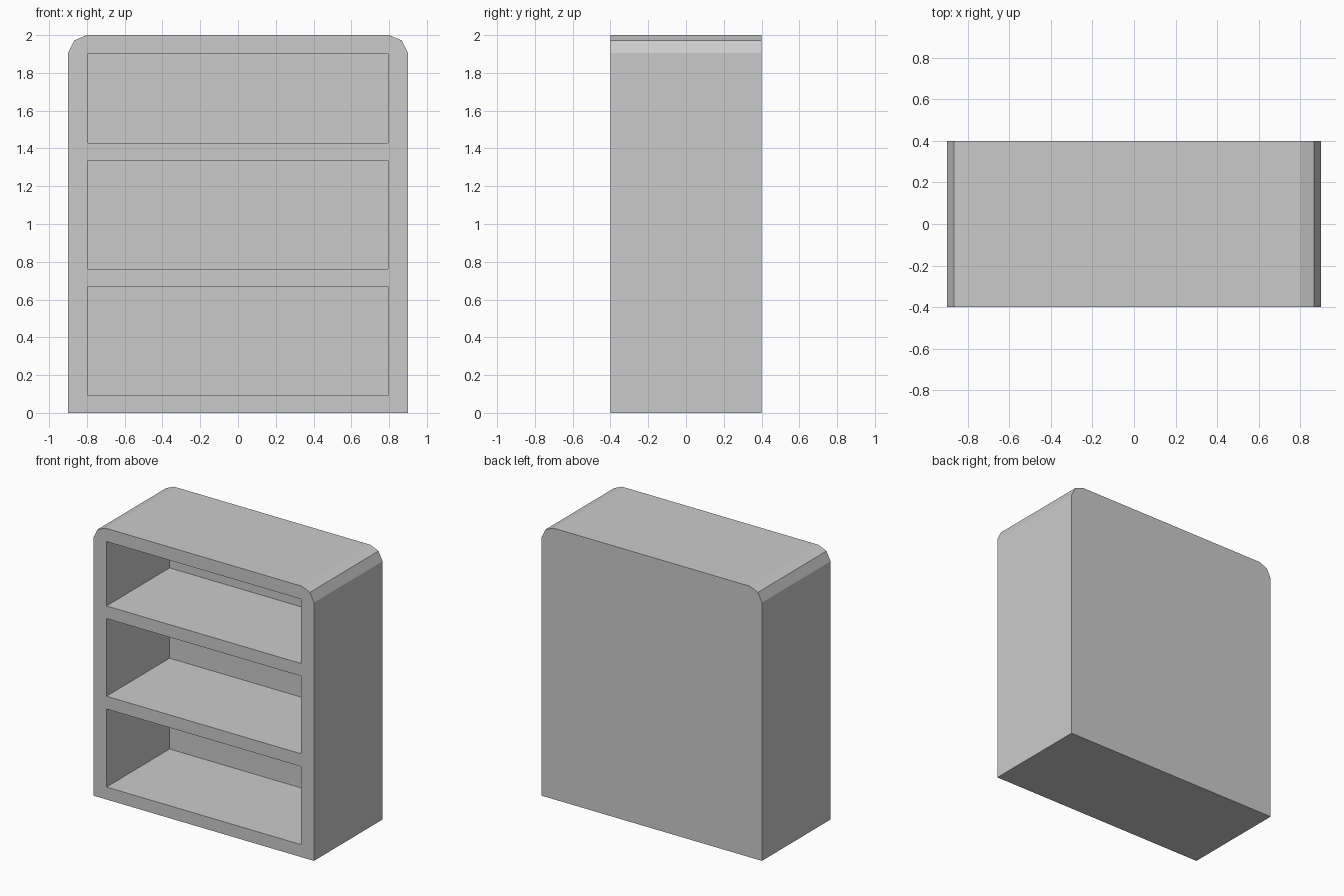
import bpy
import bmesh

if "Cube" in bpy.data.objects:
    bpy.data.objects.remove(bpy.data.objects["Cube"], do_unlink=True)

WIDTH, DEPTH, HEIGHT = 1.8, 0.8, 2.0
BACK = 0.065          # thickness of the back panel
OPENING_HALF = 0.793  # half width of each compartment

grey = bpy.data.materials.new("plain grey")
grey.use_nodes = True
colour = (0.6, 0.6, 0.6, 1)
grey.diffuse_color = colour
grey.node_tree.nodes["Principled BSDF"].inputs["Base Color"].default_value = colour


def extrude_profile(name, half, y0, y1):
    """Mirror a right-hand (x, z) outline across x = 0 and extrude it along y."""
    outline = half + [(-x, z) for x, z in reversed(half)]
    bm = bmesh.new()
    face = bm.faces.new([bm.verts.new((x, y0, z)) for x, z in outline])
    new = bmesh.ops.extrude_face_region(bm, geom=[face])["geom"]
    verts = [v for v in new if isinstance(v, bmesh.types.BMVert)]
    bmesh.ops.translate(bm, verts=verts, vec=(0, y1 - y0, 0))
    bmesh.ops.recalc_face_normals(bm, faces=bm.faces)
    mesh = bpy.data.meshes.new(name)
    bm.to_mesh(mesh)
    bm.free()
    mesh.materials.append(grey)
    obj = bpy.data.objects.new(name, mesh)
    bpy.context.collection.objects.link(obj)
    return obj


# Cabinet body with faceted upper corners
w = WIDTH / 2
cabinet = extrude_profile(
    "bookcase_body",
    [(w, 0), (w, 1.905), (w - 0.033, 1.972), (w - 0.1, HEIGHT)],
    -DEPTH / 2, DEPTH / 2)

# Three open compartments cut from the front, leaving shelves and a back
for bottom, top in [(0.092, 0.668), (0.762, 1.335), (1.428, 1.903)]:
    cutter = extrude_profile(
        "compartment_cutter",
        [(OPENING_HALF, bottom), (OPENING_HALF, top)],
        -DEPTH / 2 - 0.1, DEPTH / 2 - BACK)
    cutter.hide_render = True
    cut = cabinet.modifiers.new("compartment", "BOOLEAN")
    cut.operation = "DIFFERENCE"
    cut.solver = "EXACT"
    cut.object = cutter
    bpy.context.view_layer.objects.active = cabinet
    bpy.ops.object.modifier_apply(modifier=cut.name)
    bpy.data.objects.remove(cutter, do_unlink=True)
